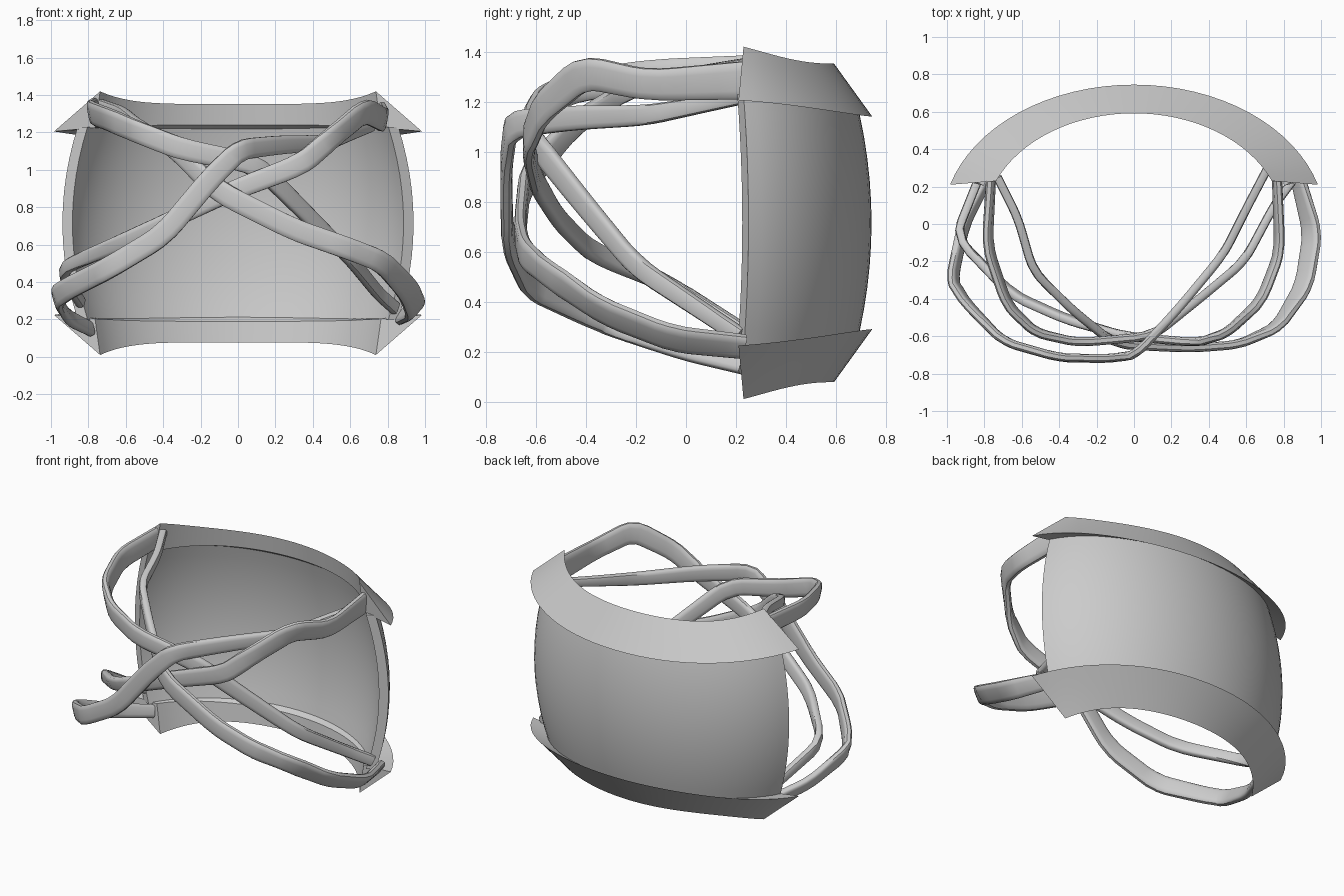
import bpy, bmesh, math
from mathutils import Vector

if "Cube" in bpy.data.objects:
    bpy.data.objects.remove(bpy.data.objects["Cube"])

MID = 0.715  # mirror height of shell and rims


def make_object(name, rows, closed=False, caps=False):
    """Skin a grid of points; closed wraps each row into a ring."""
    bm = bmesh.new()
    vs = [[bm.verts.new(p) for p in r] for r in rows]
    n = len(rows[0])
    for a, b in zip(vs, vs[1:]):
        for j in range(n if closed else n - 1):
            k = (j + 1) % n
            bm.faces.new((a[j], a[k], b[k], b[j]))
    if caps:
        bm.faces.new(vs[0])
        bm.faces.new(vs[-1])
    bmesh.ops.recalc_face_normals(bm, faces=bm.faces)
    me = bpy.data.meshes.new(name)
    bm.to_mesh(me)
    bm.free()
    ob = bpy.data.objects.new(name, me)
    bpy.context.collection.objects.link(ob)
    bpy.context.view_layer.objects.active = ob
    ob.select_set(True)
    bpy.ops.object.shade_smooth_by_angle(angle=math.radians(40))
    ob.select_set(False)
    return ob


def arc(a, b, y0, u):
    """Point on a half ellipse that starts and ends at y = y0; u in 0..1."""
    s = math.asin(y0 / b)
    t = s + (math.pi - 2 * s) * u
    return a * math.cos(t), b * math.sin(t)


# Barrel-shaped back shell: a closed ring of outer and inner wall per column
rows = []
N, M = 32, 12
for i in range(N + 1):
    u = i / N
    outer, inner = [], []
    for j in range(M + 1):
        h = -1 + 2 * j / M
        z = MID + 0.515 * h
        bulge = h * h
        y0 = 0.25 - 0.02 * bulge
        x, y = arc(0.997 - 0.085 * bulge, 0.742 - 0.067 * bulge, y0, u)
        outer.append((x, y, z))
        x, y = arc(0.935 - 0.085 * bulge, 0.70 - 0.067 * bulge, y0 - 0.025, u)
        inner.append((x, y, z))
    rows.append(outer + inner[::-1])
make_object("back_shell", rows, closed=True, caps=True)

# Wedge-shaped upper and lower rims, pointed at both ends
for name, flip in (("upper_rim", False), ("lower_rim", True)):
    rows = []
    for i in range(N + 1):
        u = i / N
        xi, yi = arc(0.80, 0.592, 0.23, u)
        xw, yw = arc(0.83, 0.605, 0.235, u)
        xo, yo = arc(1.025, 0.745, 0.21, u)
        p = Vector((xi, yi, 1.352 + 0.069 * (abs(xi) / 0.74) ** 5))
        q = Vector((xo, yo, 1.14 + 0.065 * (abs(xo) / 0.98) ** 2.5))
        w = Vector((xw, yw, 1.24 - 0.015 * (abs(xw) / 0.77) ** 4))
        row = [p.lerp(q, k / 4) for k in range(5)] + [w]
        if flip:
            row = [Vector((v.x, v.y, 2 * MID - v.z)) for v in row]
        rows.append(row)
    make_object(name, rows, closed=True, caps=True)


def strap(name, path, width=0.118, thick=0.048):
    """Flat rounded band along (x, y, z, tilt, width scale) points, left to right."""
    pts = [Vector(p) for p in path]
    for _ in range(2):  # round off the bends
        new = [pts[0]]
        for a, b in zip(pts, pts[1:]):
            new += [a.lerp(b, 0.16), a.lerp(b, 0.84)]
        pts = new + [pts[-1]]
    rows = []
    for i, p in enumerate(pts):
        a, b = pts[max(i - 1, 0)], pts[min(i + 1, len(pts) - 1)]
        t = Vector(b[:3]) - Vector(a[:3])
        t.normalize()
        n = Vector((t.y, -t.x, 0)).normalized()
        w = n.cross(t)
        if w.z < 0:
            w = -w
        c, s = math.cos(p[3]), math.sin(p[3])
        w, n = w * c + n * s, n * c - w * s
        hw, ht = width * p[4] / 2, thick / 2
        ring = []
        for k in range(12):
            g = 2 * math.pi * (k + 0.5) / 12
            cx, sx = math.cos(g), math.sin(g)
            ring.append(Vector(p[:3]) + w * hw * math.copysign(abs(cx) ** 0.5, cx)
                        + n * ht * math.copysign(abs(sx) ** 0.6, sx))
        rows.append(ring)
    make_object(name, rows, closed=True, caps=True)


# Front straps: two crossing outer bands and two crossing inner bands
strap("outer_strap_left", [
    (-.79, .23, .15, .4, .7), (-.91, 0, .21, .4, .8), (-.975, -.30, .32, .3, 1),
    (-.90, -.42, .37, .2, 1), (-.70, -.63, .47, 0, 1), (-.40, -.715, .65, 0, 1),
    (-.15, -.72, .95, 0, 1), (.01, -.70, 1.11, 0, .95), (.24, -.45, 1.135, 0, .85),
    (.48, -.16, 1.145, 0, .7), (.60, .08, 1.19, 0, .55), (.71, .29, 1.23, 0, .45)])
strap("outer_strap_right", [
    (-.73, .25, 1.35, 0, .45), (-.62, .03, 1.31, 0, .5), (-.54, -.25, 1.24, 0, .6),
    (-.33, -.46, 1.10, 0, .8), (-.10, -.645, .88, 0, 1), (.30, -.665, .68, 0, 1),
    (.56, -.645, .59, 0, 1), (.77, -.55, .51, .3, 1), (.91, -.33, .36, .7, 1.1),
    (.955, -.05, .25, .8, 1.1), (.88, .23, .22, .6, .9)])
strap("inner_strap_left", [
    (-.84, .22, .29, 0, .5), (-.955, -.07, .47, 0, .6), (-.65, -.38, .60, .3, .75),
    (-.36, -.51, .73, .2, .8), (-.05, -.60, .88, 0, .9), (.34, -.635, 1.03, 0, 1),
    (.50, -.58, 1.17, .1, 1), (.68, -.41, 1.32, .2, 1.15), (.78, -.15, 1.265, .2, 1.05),
    (.765, .23, 1.285, .1, 1.3)])
strap("inner_strap_right", [
    (-.765, .23, 1.32, .1, 1.1), (-.785, -.12, 1.305, .2, 1.1), (-.68, -.43, 1.265, .2, 1.1),
    (-.53, -.58, 1.20, .1, 1), (-.30, -.635, 1.11, 0, 1), (.10, -.60, 1.03, 0, .9),
    (.35, -.40, .78, 0, .8), (.59, -.20, .54, 0, .7), (.75, .10, .34, 0, .6),
    (.84, .22, .26, 0, .6)])
